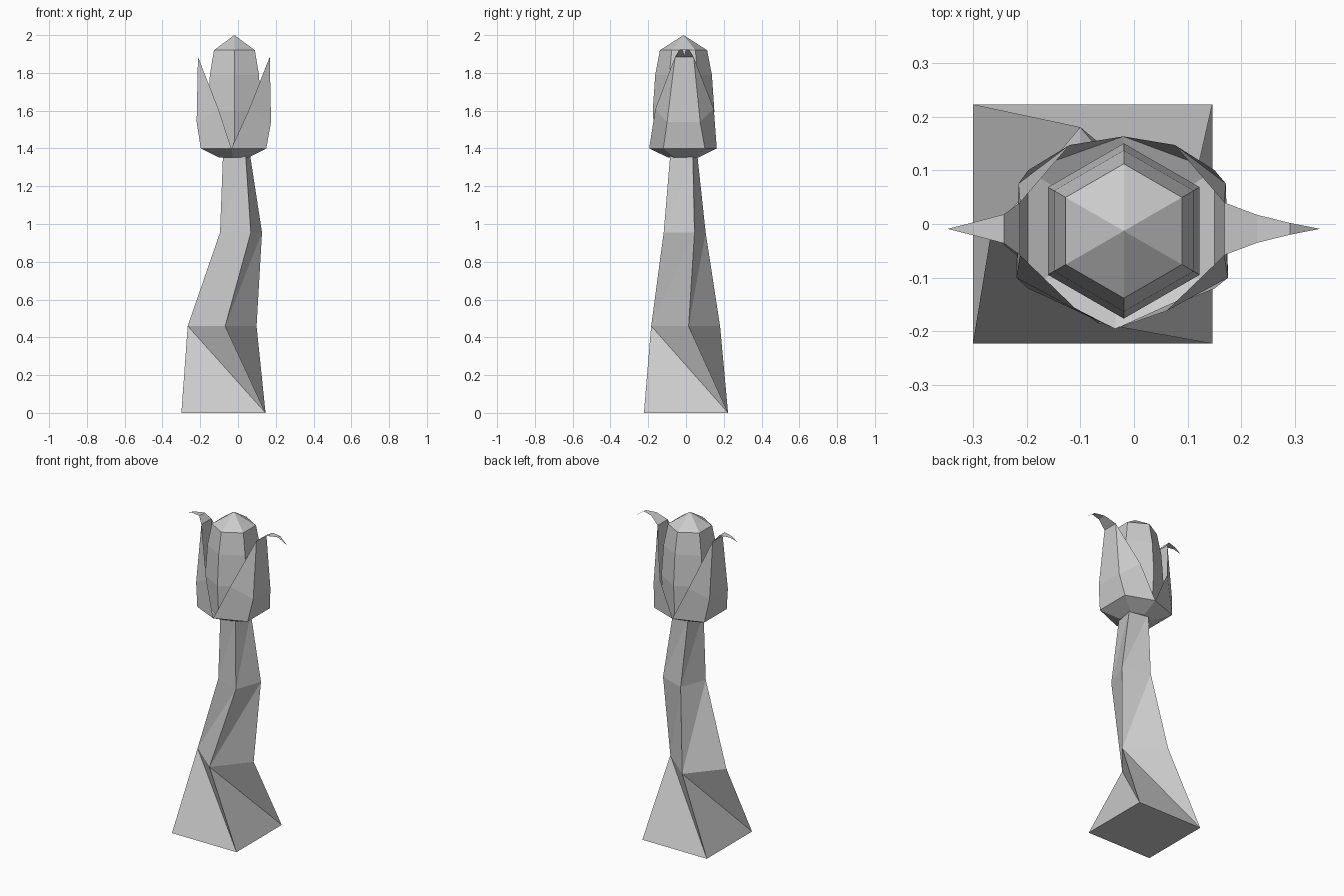
import bpy, bmesh
from math import cos, sin, radians

if "Cube" in bpy.data.objects:
    bpy.data.objects.remove(bpy.data.objects["Cube"])


def ring(cx, cy, z, r, n, deg):
    """Regular n-gon of points around (cx, cy) at height z."""
    return [(cx + r * cos(radians(deg) + i * 2 * 3.14159265 / n),
             cy + r * sin(radians(deg) + i * 2 * 3.14159265 / n), z) for i in range(n)]


def loft(name, rings, closed=True, cap_start=False, cap_end=False, apex=None, diagonals=None):
    """Skin a stack of point rings. diagonals[k] = 1 joins upper i to lower i+1, 2 the other way."""
    bm = bmesh.new()
    rows = [[bm.verts.new(p) for p in r] for r in rings]
    for k, (a, b) in enumerate(zip(rows, rows[1:])):
        n = len(a)
        for i in range(n if closed else n - 1):
            j = (i + 1) % n
            mode = diagonals[k] if diagonals else 0
            if mode == 1:
                faces = [(a[i], a[j], b[i]), (a[j], b[j], b[i])]
            elif mode == 2:
                faces = [(a[i], a[j], b[j]), (a[i], b[j], b[i])]
            else:
                faces = [(a[i], a[j], b[j], b[i])]
            for f in faces:
                bm.faces.new(f)
    if cap_start:
        bm.faces.new(rows[0][::-1])
    if cap_end:
        bm.faces.new(rows[-1])
    if apex:
        tip, top = bm.verts.new(apex), rows[-1]
        for i in range(len(top) if closed else len(top) - 1):
            bm.faces.new((top[i], top[(i + 1) % len(top)], tip))
    bmesh.ops.recalc_face_normals(bm, faces=bm.faces)
    me = bpy.data.meshes.new(name)
    bm.to_mesh(me)
    bm.free()
    ob = bpy.data.objects.new(name, me)
    bpy.context.collection.objects.link(ob)
    return ob


# Twisted four-sided stem
loft("stem", [ring(-0.077, 0.0, 0.0, 0.315, 4, 225),
              ring(-0.084, -0.002, 0.46, 0.183, 4, 185),
              ring(0.016, -0.007, 0.955, 0.1226, 4, 205),
              ring(-0.008, -0.012, 1.37, 0.086, 4, 214)],
     cap_start=True, cap_end=True, diagonals=[1, 2, 2])

# Inner hexagonal bud
CX, CY = -0.019, -0.013
loft("bud", [ring(CX, CY, z, r, 6, 90) for z, r in
             ((1.40, 0.15), (1.60, 0.163), (1.79, 0.150), (1.92, 0.125))],
     cap_start=True, apex=(CX, CY, 2.0))

# Cup under the petals
cup = [(-0.035, -0.195, 1.40), (0.15, -0.12, 1.40), (0.15, 0.1, 1.40),
       (-0.02, 0.163, 1.40), (-0.197, 0.1, 1.40), (-0.197, -0.12, 1.40)]
inner = [(-0.02 + (x + 0.02) * 0.45, -0.012 + (y + 0.012) * 0.45, 1.352) for x, y, z in cup]
loft("cup", [inner, cup], cap_start=True)


# Two outer petals, each with a curled tip
def petal(name, side, bottom, curl):
    def sx(d):
        return -0.022 + side * d
    middle = [(sx(0.082), -0.162, 1.61), (sx(0.197), -0.10, 1.54),
              (sx(0.193), 0.075, 1.54), (sx(0.098), 0.147, 1.61)]
    lo, hi = (sx(0.19), -0.058, 1.885), (sx(0.19), 0.04, 1.885)
    ob = loft(name, [bottom, middle], closed=False)
    bm = bmesh.new()
    bm.from_mesh(ob.data)
    m = [bm.verts.new(p) for p in middle]
    a, b = bm.verts.new(lo), bm.verts.new(hi)
    for f in ((m[0], m[1], a), (m[1], m[2], b, a), (m[2], m[3], b)):
        bm.faces.new(f)
    for x, z, w in curl[:-1]:
        c, d = bm.verts.new((x, -0.009 - w, z)), bm.verts.new((x, -0.009 + w, z))
        bm.faces.new((a, b, d, c))
        a, b = c, d
    bm.faces.new((a, b, bm.verts.new((curl[-1][0], -0.009, curl[-1][1]))))
    bmesh.ops.remove_doubles(bm, verts=bm.verts, dist=0.0005)
    bmesh.ops.recalc_face_normals(bm, faces=bm.faces)
    bm.to_mesh(ob.data)
    bm.free()


petal("right_petal", 1, [cup[0], cup[1], cup[2], cup[3]],
      [(0.229, 1.923, 0.026), (0.29, 1.925, 0.011), (0.346, 1.885, 0)])
petal("left_petal", -1, [cup[0], cup[5], cup[4], cup[3]],
      [(-0.242, 1.923, 0.027), (-0.307, 1.92, 0.01), (-0.347, 1.90, 0)])
